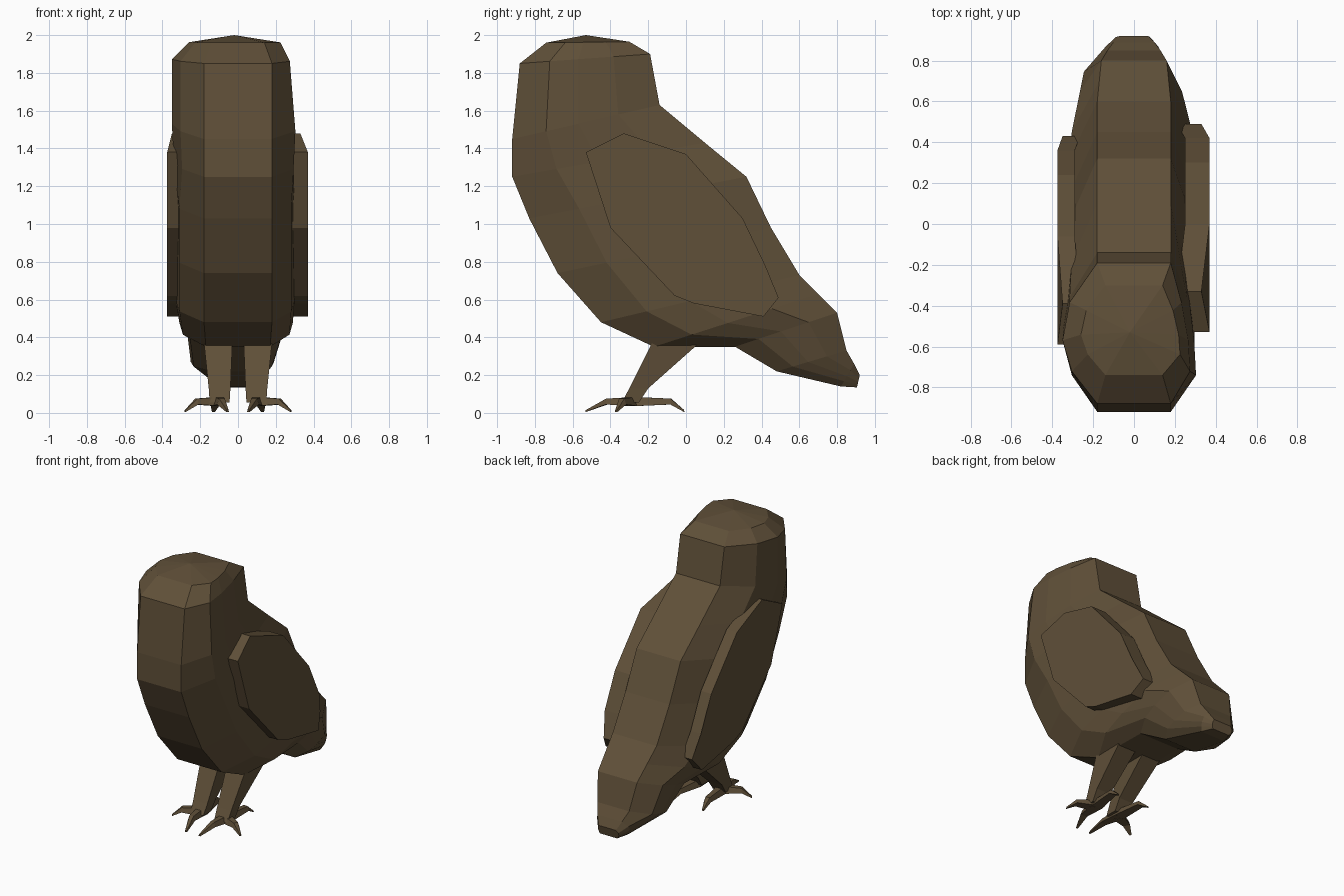
import bpy
from mathutils import Vector

cube = bpy.data.objects.get("Cube")
if cube:
    bpy.data.objects.remove(cube, do_unlink=True)

brown = bpy.data.materials.new("brown_plumage")
brown.use_nodes = True
COLOR = (0.115, 0.079, 0.040, 1)
brown.diffuse_color = COLOR
brown.node_tree.nodes["Principled BSDF"].inputs["Base Color"].default_value = COLOR
brown.node_tree.nodes["Principled BSDF"].inputs["Roughness"].default_value = 0.9


def loft(name, rings, pole=None):
    """Skin a list of equal-sized rings; close the start with a pole or a cap."""
    n = len(rings[0])
    verts = [p for ring in rings for p in ring]
    faces = [(i * n + j, i * n + (j + 1) % n, (i + 1) * n + (j + 1) % n, (i + 1) * n + j)
             for i in range(len(rings) - 1) for j in range(n)]
    if pole:
        verts.append(pole)
        faces += [(len(verts) - 1, (j + 1) % n, j) for j in range(n)]
    else:
        faces.append(tuple(reversed(range(n))))
    last = (len(rings) - 1) * n
    faces.append(tuple(range(last, last + n)))
    mesh = bpy.data.meshes.new(name)
    mesh.from_pydata(verts, [], faces)
    mesh.materials.append(brown)
    obj = bpy.data.objects.new(name, mesh)
    bpy.context.collection.objects.link(obj)
    # consistent outward normals
    bpy.context.view_layer.objects.active = obj
    obj.select_set(True)
    bpy.ops.object.mode_set(mode="EDIT")
    bpy.ops.mesh.select_all(action="SELECT")
    bpy.ops.mesh.normals_make_consistent(inside=False)
    bpy.ops.object.mode_set(mode="OBJECT")
    obj.select_set(False)


# Body and head: faceted slices, each from a front point to a back point
STATIONS = (0.23, 0.45, 0.72)            # side corners between front and back
HEAD_RIGHT, HEAD_LEFT = (0.87, 1.0, 0.9), (0.98, 0.95, 0.83)
TRUNK = (0.94, 1.0, 0.98)


def body_ring(front, back, right, left, flat, shares):
    def point(t, x):
        return (x, front[0] + (back[0] - front[0]) * t, front[1] + (back[1] - front[1]) * t)
    right_side = [point(t, -right * s) for t, s in zip(STATIONS, shares[0])]
    left_side = [point(t, left * s) for t, s in zip(STATIONS, shares[1])]
    return ([point(0, -flat), point(0, flat)] + left_side
            + [point(1, flat), point(1, -flat)] + right_side[::-1])


head_slices = [
    ((-0.74, 1.96), (-0.30, 1.965), 0.26, 0.23, 0.14),
    ((-0.88, 1.85), (-0.19, 1.90), 0.35, 0.28, 0.18),
    ((-0.92, 1.45), (-0.14, 1.63), 0.35, 0.31, 0.18),
    ((-0.92, 1.25), (0.10, 1.43), 0.34, 0.30, 0.18),
]
trunk_slices = [
    ((-0.83, 1.03), (0.32, 1.25), 0.33, 0.30, 0.18),
    ((-0.68, 0.74), (0.45, 0.98), 0.33, 0.30, 0.18),
    ((-0.45, 0.48), (0.60, 0.73), 0.33, 0.30, 0.18),
    ((-0.17, 0.35), (0.70, 0.63), 0.31, 0.29, 0.17),
    ((0.26, 0.35), (0.80, 0.53), 0.27, 0.24, 0.16),
    ((0.48, 0.22), (0.85, 0.33), 0.25, 0.19, 0.13),
    ((0.82, 0.14), (0.89, 0.26), 0.14, 0.12, 0.10),
    ((0.905, 0.135), (0.92, 0.20), 0.09, 0.08, 0.07),
]
loft("body", [body_ring(*s, (HEAD_RIGHT, HEAD_LEFT)) for s in head_slices]
     + [body_ring(*s, (TRUNK, TRUNK)) for s in trunk_slices], pole=(-0.02, -0.53, 2.0))

# Folded wings: slabs whose top and rear tips bend inward
WING = [(-0.53, 1.38), (-0.40, 0.98), (-0.06, 0.62), (0.04, 0.58), (0.41, 0.51),
        (0.49, 0.61), (0.42, 0.78), (0.30, 1.03), (0.0, 1.37), (-0.33, 1.48)]
BENT = {(0.49, 0.61), (-0.33, 1.48)}


def wing(name, side, inner, outer, bend, shift):
    loft(name, [[(side * (x - (bend if p in BENT else 0)), p[0] + shift, p[1]) for p in WING]
                for x in (inner, outer)])


wing("left_wing", 1, 0.25, 0.37, 0.04, 0)
wing("right_wing", -1, 0.29, 0.375, 0.025, -0.06)


# Toes: tapering claws along a bent path
def toe(name, path, sizes):
    rings = []
    side = (Vector(path[-1]) - Vector(path[0])).cross(Vector((0, 0, 1))).normalized()
    for p, r in zip(path, sizes):
        c, up = Vector(p), Vector((0, 0, r))
        rings.append([c + side * r - up * 0.6, c + side * r * 0.6 + up * 0.6,
                      c - side * r * 0.6 + up * 0.6, c - side * r - up * 0.6])
    loft(name, rings)


TOES = {"inner_toe": [(0.10, -0.27), (0.085, -0.42), (0.055, -0.53)],
        "outer_toe": [(0.11, -0.29), (0.22, -0.34), (0.28, -0.37)],
        "back_toe": [(0.10, -0.27), (0.12, -0.08), (0.13, -0.01)]}
# Legs: inner x, outer x, front y, rear y, height
LEG = ((0.03, 0.18, -0.18, 0.07, 0.37),
       (0.04, 0.155, -0.30, -0.20, 0.13),
       (0.045, 0.15, -0.34, -0.25, 0.055))
for side, label in ((1, "left"), (-1, "right")):
    loft(label + "_leg", [[(side * a, f, z), (side * b, f, z), (side * b, r, z), (side * a, r, z)]
                          for a, b, f, r, z in LEG])
    for name, path in TOES.items():
        pts = [(side * x, y, z) for (x, y), z in zip(path, (0.06, 0.06, 0.01))]
        toe(label + "_" + name, pts, (0.04, 0.026, 0.008))
